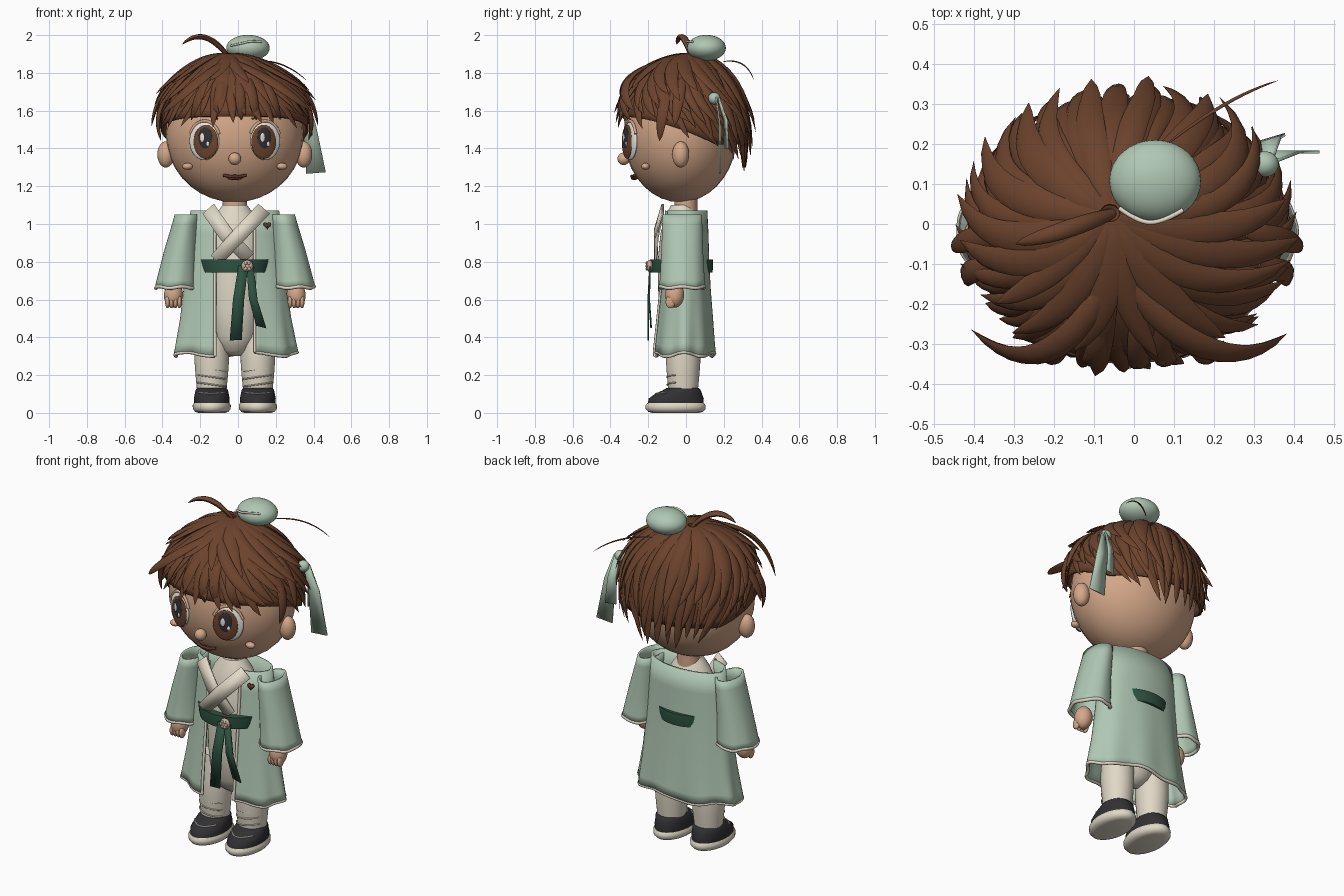
import bpy, bmesh, random
from math import sin, cos, pi, asin, radians
from mathutils import Vector, Matrix

random.seed(4)
if "Cube" in bpy.data.objects:
    bpy.data.objects.remove(bpy.data.objects["Cube"])
AXIS = -0.017  # body centre line


def material(name, r, g, b):
    m = bpy.data.materials.new(name)
    m.use_nodes = True
    m.diffuse_color = (r, g, b, 1)
    m.node_tree.nodes["Principled BSDF"].inputs["Base Color"].default_value = (r, g, b, 1)
    return m


SKIN = material("skin", .66, .39, .25)
HAIR = material("brown", .15, .056, .026)
SAGE = material("sage_green", .43, .57, .45)
CREAM = material("cream", .75, .69, .57)
GREEN = material("dark_green", .027, .085, .052)
DARK = material("charcoal", .03, .03, .034)
WHITE = material("eye_white", .78, .8, .74)
ROSE = material("rose_stone", .6, .42, .34)
LIP = material("dark_red_brown", .12, .035, .022)


def finish(name, data, mat):
    obj = bpy.data.objects.new(name, data)
    bpy.context.collection.objects.link(obj)
    data.materials.append(mat)
    obj.location.x += AXIS
    return obj


def from_bmesh(name, bm, mat, thick=0):
    bmesh.ops.recalc_face_normals(bm, faces=bm.faces)
    me = bpy.data.meshes.new(name)
    bm.to_mesh(me)
    bm.free()
    me.shade_smooth()
    me.set_sharp_from_angle(angle=0.8)
    obj = finish(name, me, mat)
    if thick:
        mod = obj.modifiers.new("thickness", 'SOLIDIFY')
        mod.thickness, mod.offset = thick, 0
    return obj


def ball(name, mat, centre, size, turn=0, tilt=0):
    bm = bmesh.new()
    m = (Matrix.Translation(centre) @ Matrix.Rotation(turn, 4, 'Z')
         @ Matrix.Rotation(tilt, 4, 'Y') @ Matrix.Diagonal((*size, 1)))
    bmesh.ops.create_uvsphere(bm, u_segments=32, v_segments=18, radius=1, matrix=m)
    return from_bmesh(name, bm, mat)


def skin_grid(bm, grid, closed):
    rows = [[bm.verts.new(p) for p in row] for row in grid]
    n = len(grid[0])
    for low, high in zip(rows, rows[1:]):
        for i in range(n if closed else n - 1):
            j = (i + 1) % n
            bm.faces.new((low[i], low[j], high[j], high[i]))
    return rows


def loft(name, mat, rings, gap=0, wave=0, caps=True, thick=0, n=48):
    """Elliptical rings (x, y, z, rx, ry); gap leaves the front open."""
    grid = []
    for k, (cx, cy, z, rx, ry) in enumerate(rings):
        g = asin(gap / rx) if gap else 0
        w = wave * (1 - k / (len(rings) - 1)) ** 2
        row = []
        for i in range(n):
            a = -pi / 2 + g + (2 * pi - 2 * g) * i / ((n - 1) if gap else n)
            f = 1 + w * cos(9 * a)
            row.append(Vector((cx + rx * f * cos(a), cy + ry * f * sin(a), z + w * .3 * cos(5 * a))))
        grid.append(row)
    bm = bmesh.new()
    rows = skin_grid(bm, grid, not gap)
    if caps:
        bm.faces.new(rows[0])
        bm.faces.new(rows[-1])
    from_bmesh(name, bm, mat, thick)
    return grid


def cord(name, mat, pts, radius, cyclic=False):
    cu = bpy.data.curves.new(name, 'CURVE')
    cu.dimensions = '3D'
    cu.bevel_depth, cu.bevel_resolution, cu.use_fill_caps = radius, 2, True
    sp = cu.splines.new('NURBS')
    sp.points.add(len(pts) - 1)
    for p, c in zip(sp.points, pts):
        p.co = (*c, 1)
    sp.order_u, sp.use_endpoint_u, sp.use_cyclic_u = 3, True, cyclic
    return finish(name, cu, mat)


def strip(name, mat, pts, side, thick=.008):
    """Flat band through (x, y, z, half width) points."""
    side = Vector(side).normalized()
    bm = bmesh.new()
    skin_grid(bm, [[Vector(p[:3]) - side * p[3], Vector(p[:3]) + side * p[3]] for p in pts], False)
    return from_bmesh(name, bm, mat, thick)


# Head, ears, neck and face
ball("head", SKIN, (0, -.03, 1.475), (.365, .3, .36))
loft("neck", SKIN, [(0, 0, 1.04, .065, .06), (0, 0, 1.17, .065, .06)])
ball("nose", SKIN, (0, -.33, 1.345), (.033, .033, .033))
cord("mouth", LIP, [(-.06, -.272, 1.258), (-.025, -.286, 1.25), (0, -.288, 1.254),
                    (.025, -.286, 1.25), (.06, -.272, 1.258)], .008)
ball("lower_lip", LIP, (0, -.274, 1.244), (.04, .018, .011))
for s, side in ((1, "left"), (-1, "right")):
    ball(side + "_ear", SKIN, (s * .365, -.028, 1.368), (.045, .045, .069))
    ball(side + "_cheek", SKIN, (s * .25, -.215, 1.305), (.028, .022, .018))
    turn = s * radians(21)
    out = Vector((sin(turn), -cos(turn), 0))
    across = Vector((cos(turn), sin(turn), 0))
    eye = Vector((s * .15, -.298, 1.44))

    def at(dx, dz, depth):
        return eye + across * dx + out * depth + Vector((0, 0, dz))

    ball(side + "_eye_white", WHITE, at(s * .012, 0, 0), (.084, .02, .102), turn)
    ball(side + "_iris", HAIR, at(-s * .002, -.005, .014), (.07, .012, .09), turn)
    ball(side + "_pupil", DARK, at(-s * .002, .014, .022), (.039, .008, .058), turn)
    ball(side + "_glint", WHITE, at(-.014, .018, .0285), (.013, .004, .024), turn)
    ball(side + "_small_glint", WHITE, at(.018, -.016, .027), (.009, .004, .013), turn)
    lid = [at(s * .01 + .088 * cos(a), .106 * sin(a), .002) for a in [.35 + i * .24 for i in range(11)]]
    cord(side + "_eyelid", SKIN, lid, .008)
    cord(side + "_brow", HAIR, [at(-s * .06, .115, -.01), at(0, .145, -.015), at(s * .07, .12, -.025)], .005)

# Hair cap and locks, swept over one rounded shell
CENTRE = Vector((0, -.02, 1.5))
CROWN = Vector((-.045, .05, 0))


def hair_point(a, t, lift=0.0):
    u = sin(t) if t < pi / 2 else 1 - .35 * (1 - sin(t))
    d = Vector((.385 * u * cos(a), .33 * u * sin(a), .385 * cos(t)))
    return CENTRE + d * (1 + lift) + CROWN * max(0, 1 - t / 1.2)


def hairline(a):
    return 1.39 + .6 * ((1 + sin(a)) / 2) ** 1.7


bm = bmesh.new()
skin_grid(bm, [[hair_point(a, .02 + (min(hairline(a), 1.78) - .02) * k / 16)
                for a in [2 * pi * i / 64 for i in range(64)]] for k in range(17)], True)
from_bmesh("hair_cap", bm, HAIR, .012)


def add_lock(bm, pts, width, thick):
    grid, last = [], len(pts) - 1
    for k, p in enumerate(pts):
        s = k / last
        tan = (pts[min(k + 1, last)] - pts[max(k - 1, 0)]).normalized()
        side = tan.cross(p - CENTRE).normalized()
        nor = side.cross(tan)
        f = max(.02, 1.5 * (s + .06) ** .5 * (1 - s) ** .6)
        grid.append([p + side * width * f * cos(b) + nor * thick * f * sin(b)
                     for b in [2 * pi * i / 8 for i in range(8)]])
    rows = skin_grid(bm, grid, True)
    bm.faces.new(rows[0])
    bm.faces.new(rows[-1])


# Layers: name, count, start, reach, lift, flare, half width
for name, count, start, reach, lift, flare, width in (
        ("lower_locks", 38, .5, 1.05, .01, .06, .04),
        ("middle_locks", 26, .2, .92, .025, .11, .046),
        ("upper_locks", 18, .06, .78, .04, .15, .05)):
    bm = bmesh.new()
    for i in range(count):
        a = 2 * pi * (i + random.uniform(-.25, .25)) / count
        end = hairline(a) * reach + random.uniform(-.12, .1)
        sweep = cos(a) * random.uniform(.3, .7) + random.uniform(-.12, .15)
        pts = []
        for k in range(13):
            s = k / 12
            pts.append(hair_point(a + sweep * (s ** 2 - .4), start + (end - start) * s,
                                  lift + flare * s ** 3))
        add_lock(bm, pts, width * random.uniform(.85, 1.15), .016)
    from_bmesh(name, bm, HAIR)


def curved(p, q, r, n=12):
    p, q, r = Vector(p), Vector(q), Vector(r)
    return [p * (1 - t) ** 2 + q * 2 * t * (1 - t) + r * t * t for t in [i / n for i in range(n + 1)]]


# Loose locks: cowlick, sweeping fringe, side tufts and a stray strand
bm = bmesh.new()
add_lock(bm, curved((-.03, .03, 1.88), (-.16, -.02, 2.06), (-.28, -.05, 1.95)), .03, .02)
add_lock(bm, curved((-.05, -.14, 1.86), (-.2, -.44, 1.76), (-.39, -.265, 1.58)), .045, .018)
add_lock(bm, curved((-.01, -.14, 1.86), (.22, -.42, 1.76), (.4, -.275, 1.6)), .045, .018)
add_lock(bm, curved((.1, .2, 1.86), (.25, .32, 1.88), (.38, .36, 1.76)), .006, .005)
for x in (-.2, -.09, .03, .1, .21):
    add_lock(bm, curved((x * .7, -.24, 1.78), (x, -.4, 1.67), (x * 1.15, -.345 + abs(x) * .25, 1.55)), .036, .014)
for s in (-1, 1):
    add_lock(bm, curved((s * .33, -.1, 1.7), (s * .44, -.13, 1.6), (s * .39, -.14, 1.44)), .04, .016)
    add_lock(bm, curved((s * .3, -.02, 1.77), (s * .42, -.04, 1.68), (s * .44, -.06, 1.52)), .04, .016)
from_bmesh("loose_locks", bm, HAIR)

# Bun with its band, side knot and hanging ribbons
ball("bun", SAGE, (.07, .108, 1.932), (.115, .103, .069))
cord("bun_band", CREAM, [(-.02, .04, 1.945), (.03, .003, 1.955), (.09, .005, 1.97), (.14, .035, 1.965)], .006)
ball("ribbon_knot", SAGE, (.345, .15, 1.665), (.034, .032, .032))
strip("long_ribbon", SAGE, [(.36, .16, 1.67, .02), (.395, .18, 1.52, .035), (.43, .18, 1.27, .052)], (1, 0, .08))
strip("short_ribbon", SAGE, [(.355, .17, 1.67, .015), (.36, .21, 1.55, .025), (.365, .215, 1.4, .032)], (1, .3, 0))

# Under-robe, legs and shoes
loft("under_robe", CREAM, [(0, -.02, z, r, d) for z, r, d in (
    (.3, .03, .03), (.33, .08, .07), (.4, .12, .11), (.55, .14, .125), (.8, .15, .13),
    (.95, .15, .115), (1.04, .11, .09), (1.1, .065, .06))])
for s, side in ((1, "left"), (-1, "right")):
    x = s * .122
    loft(side + "_leg", CREAM, [(x, -.015, z, r, r) for z, r in (
        (.07, .075), (.14, .08), (.2, .086), (.27, .091), (.36, .09), (.5, .07))])
    for k, z in enumerate((.15, .19, .23)):
        cord(f"{side}_leg_crease_{k}", CREAM, [(x + .085 * cos(a), -.015 + .085 * sin(a), z + .012 * s * cos(a))
                                              for a in [-2.7 + i * .2 for i in range(12)]], .004)
    loft(side + "_sole", CREAM, [(x, -.055, z, r, d) for z, r, d in (
        (0, .07, .125), (.006, .088, .145), (.02, .1, .158), (.04, .101, .159), (.052, .094, .15))])
    loft(side + "_shoe", DARK, [(x, y, z, r, d) for y, z, r, d in (
        (-.055, .045, .092, .148), (-.052, .075, .095, .146), (-.04, .1, .09, .125),
        (-.022, .12, .086, .1), (-.018, .132, .078, .084))])
    cord(side + "_shoe_piping", CREAM, [(x - .07, -.11, .108), (x - .03, -.16, .102),
                                        (x + .03, -.16, .102), (x + .07, -.11, .108)], .004)

# Open coat with cream edging
coat = loft("coat", SAGE, [(0, y, z, r, d) for y, z, r, d in (
    (-.01, .31, .32, .158), (-.01, .36, .312, .154), (-.008, .5, .287, .143), (-.006, .65, .268, .13),
    (-.004, .8, .252, .12), (0, .95, .238, .112), (0, 1.07, .228, .106))],
    gap=.105, wave=.035, caps=False, thick=.014, n=80)
cord("coat_hem", CREAM, coat[0], .009)
for side, i in (("left", 0), ("right", -1)):
    cord(side + "_coat_edge", CREAM, [row[i] + Vector((0, -.008, 0)) for row in coat], .008)

# Sleeves and hands
for s, side in ((1, "left"), (-1, "right")):
    sleeve = loft(side + "_sleeve", SAGE, [(s * x, -.02, z, r, d) for x, z, r, d in (
        (.313, .665, .106, .117), (.31, .7, .1, .113), (.288, .86, .08, .104), (.264, 1.0, .062, .1),
        (.256, 1.05, .056, .097))], wave=.014, caps=False, thick=.012)
    cord(side + "_cuff", CREAM, sleeve[0], .01, True)
    ball(side + "_hand", SKIN, (s * .325, -.06, .625), (.05, .05, .068), 0, -s * .1)
    for k in range(4):
        ball(f"{side}_finger_{k}", SKIN, (s * (.293 + .021 * k), -.082, .588), (.013, .026, .034))

# Crossed collar, sash, knot and tails
strip("inner_collar", CREAM, [(-.14, -.12, 1.08, .04), (-.05, -.15, .95, .04), (.075, -.155, .82, .036)], (.75, 0, .65))
strip("outer_collar", CREAM, [(.155, -.125, 1.08, .04), (.03, -.165, .95, .04), (-.1, -.165, .81, .036)], (-.75, 0, .65))
loft("sash", GREEN, [(0, -.024, z, r, d) for z, r, d in (
    (.742, .185, .164), (.775, .192, .168), (.812, .198, .166))])
ball("sash_stone", ROSE, (.066, -.193, .778), (.031, .018, .031))
for k in range(6):
    a = k * pi / 3
    ball(f"stone_petal_{k}", ROSE, (.066 + .017 * cos(a), -.208, .778 + .017 * sin(a)), (.009, .006, .009))
strip("long_sash_tail", GREEN, [(.045, -.19, .78, .026), (.02, -.2, .6, .03), (.005, -.2, .385, .032)], (1, 0, .05))
strip("short_sash_tail", GREEN, [(.08, -.19, .78, .02), (.098, -.195, .6, .024), (.14, -.185, .455, .028)], (1, 0, -.25))

# Small heart patch on the chest
bm = bmesh.new()
bm.faces.new([bm.verts.new((.172 + .021 * sin(a) ** 3, -.1,
              .993 + .0013 * (13 * cos(a) - 5 * cos(2 * a) - 2 * cos(3 * a) - cos(4 * a))))
              for a in [2 * pi * i / 28 for i in range(28)]])
from_bmesh("heart_patch", bm, LIP, .009)
